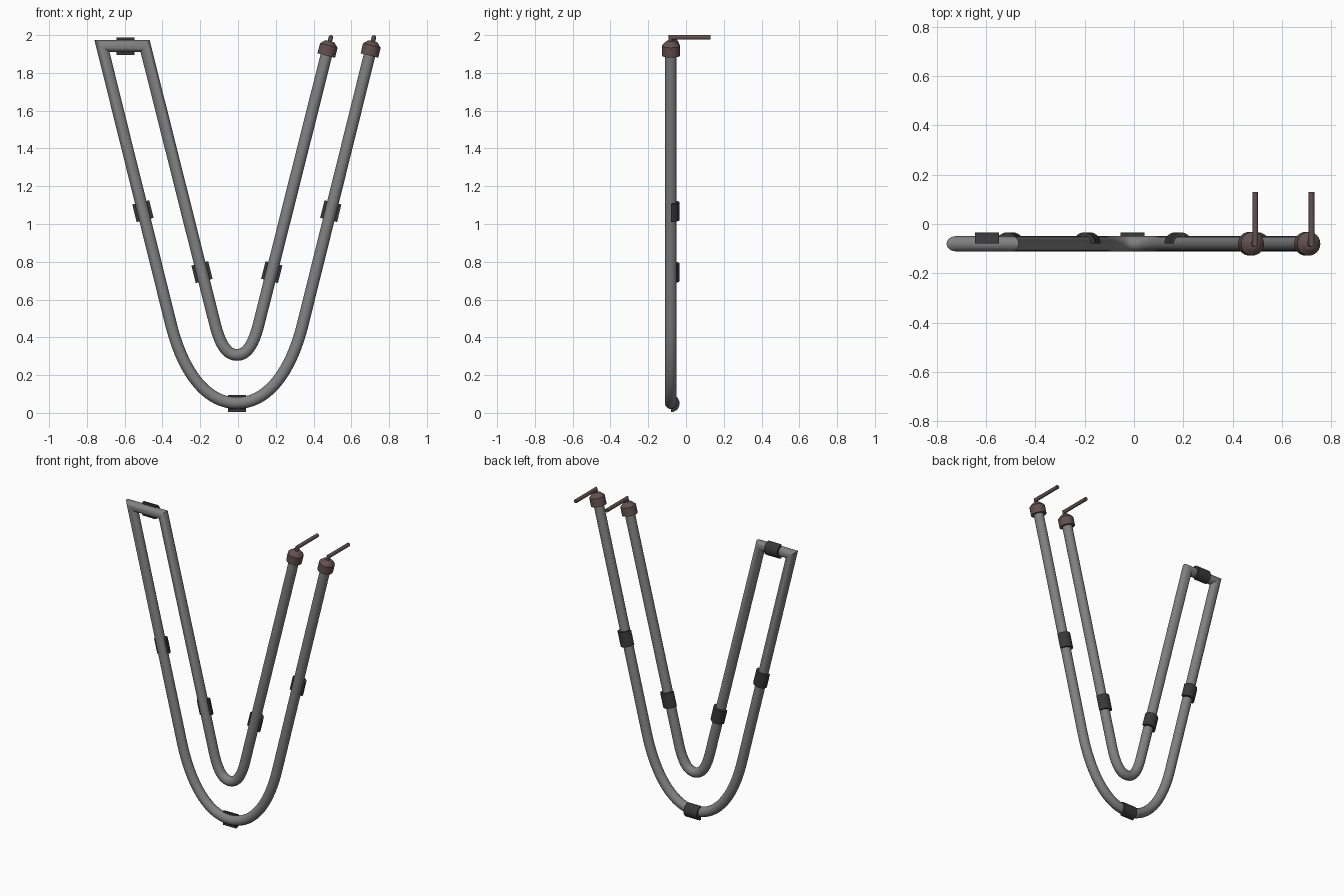
import bpy, bmesh, math
from mathutils import Vector

cube = bpy.data.objects.get("Cube")
if cube:
    bpy.data.objects.remove(cube, do_unlink=True)

CX, CY = -0.006, -0.08      # symmetry line and tube plane
R = 0.031                   # tube radius
BACK = Vector((0, 1, 0))


def material(name, rgb):
    m = bpy.data.materials.new(name)
    m.use_nodes = True
    m.diffuse_color = (*rgb, 1)
    m.node_tree.nodes["Principled BSDF"].inputs["Base Color"].default_value = (*rgb, 1)
    return m


GLASS = material("tube grey", (0.22, 0.22, 0.22))
DARK = material("clip black", (0.04, 0.04, 0.04))
BROWN = material("electrode brown", (0.125, 0.08, 0.08))


def finish(name, bm, mat):
    bmesh.ops.recalc_face_normals(bm, faces=bm.faces)
    me = bpy.data.meshes.new(name)
    bm.to_mesh(me)
    bm.free()
    me.materials.append(mat)
    ob = bpy.data.objects.new(name, me)
    bpy.context.collection.objects.link(ob)
    bpy.ops.object.select_all(action='DESELECT')
    ob.select_set(True)
    bpy.context.view_layer.objects.active = ob
    bpy.ops.object.shade_smooth_by_angle(angle=math.radians(35))
    return ob


def sweep(name, path, side, radius, mat, n=24):
    """Round pipe along a planar path with mitred corners; side is the plane normal."""
    bm = bmesh.new()
    rings = []
    for i, p in enumerate(path):
        a = (p - path[max(i - 1, 0)]).normalized()
        b = (path[min(i + 1, len(path) - 1)] - p).normalized()
        a, b = (a if a.length else b), (b if b.length else a)
        t = (a + b).normalized()
        out = t.cross(side) / t.dot(a)
        rings.append([bm.verts.new(p + radius * (out * math.cos(k * math.tau / n)
                      + side * math.sin(k * math.tau / n))) for k in range(n)])
    for r0, r1 in zip(rings, rings[1:]):
        for k in range(n):
            bm.faces.new((r0[k], r0[k - 1], r1[k - 1], r1[k]))
    bm.faces.new(rings[0])
    bm.faces.new(rings[-1])
    return finish(name, bm, mat)


def lathe(name, origin, axis, profile, mat, n=24):
    """Turned part: profile of (radius, distance along axis)."""
    u = axis.cross(BACK)
    bm = bmesh.new()
    rings = [[bm.verts.new(origin + axis * s + r * (u * math.cos(k * math.tau / n)
              + BACK * math.sin(k * math.tau / n))) for k in range(n)] for r, s in profile]
    for r0, r1 in zip(rings, rings[1:]):
        for k in range(n):
            bm.faces.new((r0[k], r0[k - 1], r1[k - 1], r1[k]))
    bm.faces.new(rings[0])
    bm.faces.new(rings[-1])
    return finish(name, bm, mat)


def clip(name, centre, axis, n=14):
    """Half-round saddle behind the tube plus its wall pin."""
    u = axis.cross(BACK)
    bm = bmesh.new()
    loops = []
    for s in (-0.048, 0.048):
        arc = [(r, math.pi * k / n) for r, ks in ((0.046, range(n + 1)), (R - 0.002, range(n, -1, -1)))
               for k in ks]
        loops.append([bm.verts.new(centre + axis * s + r * (u * math.cos(a) + BACK * math.sin(a)))
                      for r, a in arc])
    m = len(loops[0])
    for k in range(m):
        bm.faces.new((loops[0][k], loops[0][k - 1], loops[1][k - 1], loops[1][k]))
    for k in range(n):
        for lp in loops:
            bm.faces.new((lp[k], lp[k + 1], lp[m - 2 - k], lp[m - 1 - k]))
    finish(name, bm, DARK)
    lathe(name + "_pin", centre, BACK, [(0.009, R), (0.009, 0.204)], DARK, 12)


# The two straight legs: half-width at any height
def outer(z):
    return 0.2325 + 0.248 * z


def inner(z):
    return -0.0025 + 0.2515 * z


def at(x, z):
    return Vector((CX + x, CY, z))


def u_bend(leg, z_top, z_low, h1, h2, steps=18):
    """Right half of a U bend, from leg down to the centre, as a cubic curve."""
    p = [(leg(z_top), z_top), (leg(h1), h1), (h2, z_low), (0, z_low)]
    pts = []
    for i in range(steps + 1):
        t = i / steps
        w = ((1 - t) ** 3, 3 * t * (1 - t) ** 2, 3 * t * t * (1 - t), t ** 3)
        pts.append((sum(a * q[0] for a, q in zip(w, p)), sum(a * q[1] for a, q in zip(w, p))))
    return pts


TOP, BAR = 1.925, 1.942
bend_out = u_bend(outer, 0.47, 0.052, 0.23, 0.17)
bend_in = u_bend(inner, 0.47, 0.307, 0.36, 0.052)


def mirrored(half):
    return half + [(-x, z) for x, z in reversed(half[:-1])]


# One continuous tube: outer U, top bar, inner U
route = [(outer(TOP), TOP)] + mirrored(bend_out) + [(-outer(BAR), BAR), (-inner(BAR), BAR)]
route += [(x, z) for x, z in reversed(mirrored(bend_in))] + [(inner(TOP), TOP)]
sweep("glass_tube", [at(x, z) for x, z in route], BACK, R, GLASS)

# Saddle clips
for label, leg, z in (("outer", outer, 1.068), ("inner", inner, 0.745)):
    for side, sx in (("left", 1), ("right", -1)):
        slope = leg(1) - leg(0)
        clip(f"{label}_{side}_clip", at(sx * leg(z), z), Vector((sx * slope, 0, 1)).normalized())
clip("bottom_clip", at(0, 0.05), Vector((1, 0, 0)))
clip("bar_clip", at(-0.59, BAR), Vector((1, 0, 0)))

# Electrode caps with bent lead wires
for label, leg in (("outer", outer), ("inner", inner)):
    axis = Vector((leg(1) - leg(0), 0, 1)).normalized()
    base = at(leg(1.892), 1.892)
    lathe(label + "_electrode_cap", base, axis,
          [(0.048, 0), (0.048, 0.054), (0.028, 0.074), (0.022, 0.078)], BROWN)
    bend = at(leg(1.988), 1.988)
    sweep(label + "_lead_wire", [base + axis * 0.06, bend, bend + BACK * 0.21],
          axis.cross(BACK).normalized(), 0.012, BROWN, 16)
